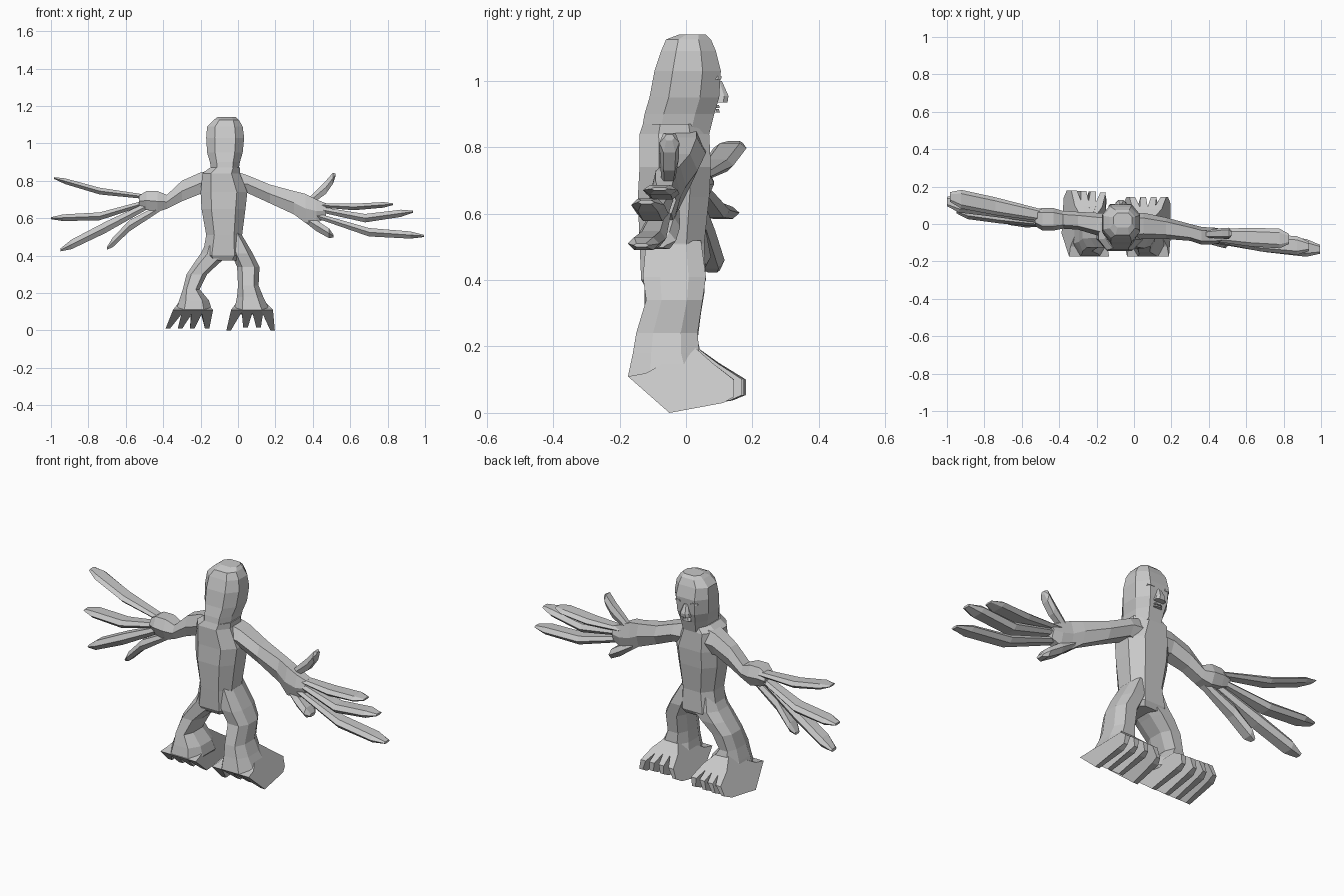
import bpy, bmesh
from mathutils import Vector

grey = bpy.data.materials.new("plain_grey")
grey.diffuse_color = (0.58, 0.58, 0.58, 1)

OCT = [(1, .45), (.55, 1), (-.55, 1), (-1, .45), (-1, -.45), (-.55, -1), (.55, -1), (1, -.45)]
HEX = [(1, 0), (.6, 1), (-.6, 1), (-1, 0), (-.6, -1), (.6, -1)]


def finish(name, bm):
    bmesh.ops.recalc_face_normals(bm, faces=bm.faces)
    me = bpy.data.meshes.new(name)
    bm.to_mesh(me)
    bm.free()
    me.materials.append(grey)
    ob = bpy.data.objects.new(name, me)
    bpy.context.collection.objects.link(ob)
    return ob


def skin(name, rings):
    """Join closed rings of points into a capped solid."""
    bm = bmesh.new()
    vs = [[bm.verts.new(p) for p in r] for r in rings]
    n = len(vs[0])
    for a, b in zip(vs, vs[1:]):
        for i in range(n):
            j = (i + 1) % n
            bm.faces.new((a[i], a[j], b[j], b[i]))
    bm.faces.new(vs[0])
    bm.faces.new(vs[-1])
    return finish(name, bm)


def upright(name, rows):
    """Rows of z, x0, x1, y0, y1 with octagonal sections."""
    skin(name, [[((a + b) / 2 + (b - a) / 2 * u, (c + d) / 2 + (d - c) / 2 * v, z)
                 for u, v in OCT] for z, a, b, c, d in rows])


def sideways(name, rows):
    """Rows of x, y0, y1, z0, z1 with hexagonal sections."""
    skin(name, [[(x, (a + b) / 2 + (b - a) / 2 * u, (c + d) / 2 + (d - c) / 2 * v)
                 for u, v in HEX] for x, a, b, c, d in rows])


def finger(name, root, mid, tip, wide, thick):
    """Flat blade-like finger through three points."""
    r, m, t = (Vector(p) for p in (root, mid, tip))
    rows = []
    for p, s, k in ((r, .6, .6), (m, .95, 1), (m.lerp(t, .75), 1, .85), (t, .5, .25)):
        hy, hz = wide * s / 2, thick * k / 2
        rows.append((p.x, p.y - hy, p.y + hy, p.z - hz, p.z + hz))
    sideways(name, rows)


# Torso and head
upright("torso", [
    (.375, -.17, .01, -.12, .045), (.40, -.19, .03, -.135, .06),
    (.51, -.17, .022, -.14, .055), (.65, -.195, .04, -.145, .07),
    (.74, -.20, .05, -.14, .075), (.84, -.19, .01, -.14, .07),
    (.87, -.15, .01, -.13, .06)])
upright("head", [
    (.84, -.14, .00, -.135, .07), (.90, -.15, .01, -.125, .085),
    (.95, -.165, .025, -.11, .10), (1.03, -.17, .033, -.095, .105),
    (1.09, -.165, .025, -.075, .09), (1.125, -.13, .005, -.06, .075),
    (1.14, -.11, -.01, -.02, .06)])

# Face details on the +y side
upright("nose", [(.935, -.10, -.04, .08, .125), (.955, -.095, -.045, .08, .128),
                 (1.0, -.08, -.06, .08, .108)])
for i, z in enumerate((.905, .918)):
    upright(f"lip_{i}", [(z, -.095, -.045, .07, .102), (z + .01, -.09, -.05, .07, .099)])
for i, x in enumerate((-.115, -.025)):
    upright(f"brow_{i}", [(1.005, x - .022, x + .022, .07, .106),
                          (1.015, x - .018, x + .018, .07, .107)])

# Arms and palms
sideways("left_arm", [
    (-.12, -.09, .06, .72, .86), (-.20, -.06, .06, .73, .845),
    (-.30, -.03, .065, .69, .80), (-.38, -.025, .07, .65, .725),
    (-.43, -.035, .085, .635, .745), (-.49, -.035, .085, .645, .745),
    (-.53, -.01, .08, .66, .72)])
sideways("right_arm", [
    (-.04, -.09, .06, .72, .86), (.05, -.08, .06, .735, .83),
    (.17, -.08, .035, .68, .78), (.30, -.09, .00, .62, .745),
    (.36, -.11, -.015, .575, .73), (.42, -.11, -.02, .575, .70),
    (.47, -.10, -.03, .60, .68)])

# Fingers
for i, (r, m, t, w, k) in enumerate([
        ((-.46, .04, .71), (-.74, .095, .745), (-.985, .145, .815), .10, .036),
        ((-.47, .03, .69), (-.74, .085, .61), (-1.0, .12, .60), .10, .042),
        ((-.46, .01, .68), (-.71, .045, .55), (-.95, .08, .43), .09, .06),
        ((-.41, .01, .66), (-.58, .02, .56), (-.70, .04, .44), .08, .06)]):
    finger(f"left_finger_{i}", r, m, t, w, k)
for i, (r, m, t, w, k) in enumerate([
        ((.42, -.06, .67), (.62, -.07, .66), (.83, -.08, .675), .105, .035),
        ((.42, -.065, .65), (.68, -.10, .60), (.935, -.12, .635), .10, .045),
        ((.40, -.07, .62), (.70, -.105, .525), (.995, -.135, .505), .095, .045),
        ((.34, -.05, .61), (.42, -.065, .56), (.51, -.085, .505), .10, .06),
        ((.37, -.055, .68), (.47, -.05, .765), (.52, -.05, .83), .06, .07)]):
    finger(f"right_finger_{i}", r, m, t, w, k)

# Legs flaring into the feet
upright("left_leg", [
    (.48, -.165, -.085, -.115, .04), (.41, -.20, -.04, -.125, .055),
    (.36, -.235, -.10, -.125, .055),
    (.30, -.275, -.165, -.125, .045), (.22, -.295, -.205, -.145, .035),
    (.16, -.315, -.155, -.16, .05), (.11, -.33, -.14, -.17, .07),
    (.085, -.32, -.16, -.10, .06)])
upright("right_leg", [
    (.52, -.06, .015, -.12, .045), (.41, -.035, .08, -.13, .06),
    (.34, -.005, .115, -.12, .05),
    (.24, .0, .11, -.15, .035), (.18, -.005, .135, -.16, .04),
    (.11, -.02, .17, -.175, .07), (.085, -.0, .15, -.10, .06)])


# Toes: long claws running the length of each sole, gathered at the ankle, splayed below
SIDE = [(-.175, .11), (-.05, .0), (.14, .03), (.18, .048), (.18, .10),
        (.10, .15), (.03, .20), (-.12, .12)]


def toe(name, top, low, ankle, lift, reach):
    rings = []
    for s in (-1, 1):
        ring = []
        for y, z in SIDE:
            g = max(0, 1 - z / .11)
            up = max(0, (z - .11) / .13)
            half = (.032 - .02 * g) * (.5 if y > .15 else 1)
            x = top + (low - top) * g + s * half
            ring.append((x + (ankle - x) * up, y * (reach if y > 0 else 1), z + lift * g))
        rings.append(ring)
    skin(name, rings)


for i, (a, b) in enumerate([(-.315, -.375), (-.265, -.31), (-.215, -.245), (-.165, -.165)]):
    toe(f"left_toe_{i}", a, b, -.25, .01, 1.0 - .02 * i)
for i, (a, b) in enumerate([(-.005, -.05), (.05, .04), (.105, .11), (.155, .185)]):
    toe(f"right_toe_{i}", a, b, .06, .0 if i in (0, 3) else .015, .8)
